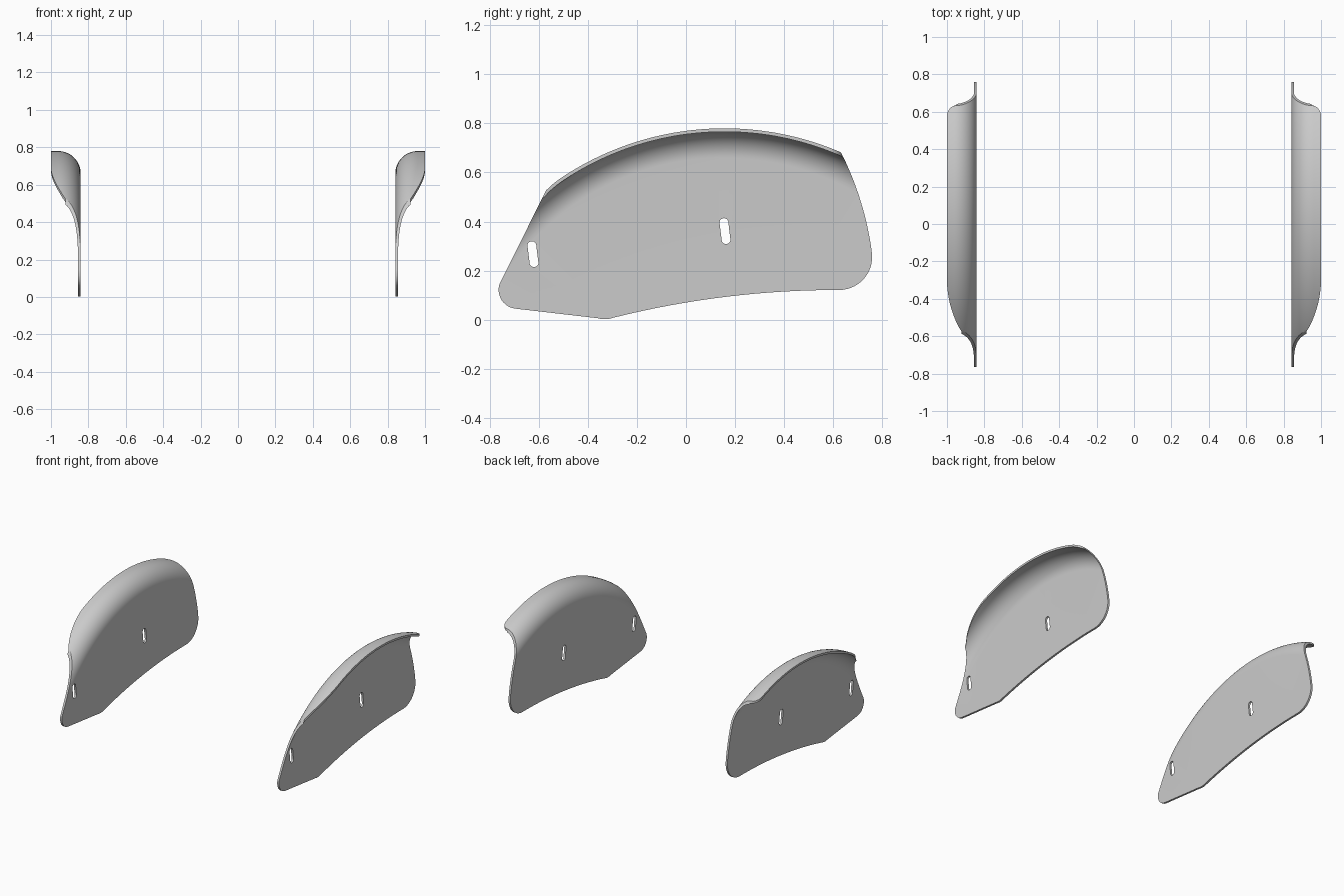
import bpy, bmesh, math
from mathutils import Vector

if "Cube" in bpy.data.objects:
    bpy.data.objects.remove(bpy.data.objects["Cube"])

R, BEND, T = 1.2, 0.12, 0.014      # rim radius, bend radius, sheet thickness
CY, CZ = 0.157, -0.42              # centre of the rim arc in the side view
X_IN = 0.841                       # inner face of the plate


def make_object(name, bm):
    bmesh.ops.recalc_face_normals(bm, faces=bm.faces)
    me = bpy.data.meshes.new(name)
    bm.to_mesh(me)
    bm.free()
    ob = bpy.data.objects.new(name, me)
    bpy.context.collection.objects.link(ob)
    return ob


def prism(name, pts, offset):
    """Extrude a closed outline of 3D points along offset."""
    bm = bmesh.new()
    face = bm.faces.new([bm.verts.new(p) for p in pts])
    top = bmesh.ops.extrude_face_region(bm, geom=[face])["geom"]
    bmesh.ops.translate(bm, vec=offset, verts=[v for v in top if isinstance(v, bmesh.types.BMVert)])
    ob = make_object(name, bm)
    ob.hide_render = True
    return ob


def arc3(a, b, c, n):
    """Circular arc from a through b to c."""
    (ax, ay), (bx, by), (cx, cy) = a, b, c
    d = 2 * (ax * (by - cy) + bx * (cy - ay) + cx * (ay - by))
    sa, sb, sc = ax * ax + ay * ay, bx * bx + by * by, cx * cx + cy * cy
    ux = (sa * (by - cy) + sb * (cy - ay) + sc * (ay - by)) / d
    uy = (sa * (cx - bx) + sb * (ax - cx) + sc * (bx - ax)) / d
    r = math.hypot(ax - ux, ay - uy)
    t0 = math.atan2(ay - uy, ax - ux)
    sweep = math.remainder(math.atan2(cy - uy, cx - ux) - t0, math.tau)
    return [(ux + r * math.cos(t0 + sweep * i / n), uy + r * math.sin(t0 + sweep * i / n))
            for i in range(n + 1)]


def bend(radius):
    """Quarter bend from the plate to the flange, as (x, r)."""
    cx, cr = X_IN + BEND, R - BEND
    return [(cx - radius * math.cos(i * math.pi / 28), cr + radius * math.sin(i * math.pi / 28))
            for i in range(15)]


# Bent sheet: section swept around the rim centre
section = ([(X_IN, 0.35)] + bend(BEND) + [(1.03, R), (1.03, R - T)]
           + bend(BEND - T)[::-1] + [(X_IN + T, 0.35)])
bm = bmesh.new()
STEPS = 108
rings = []
for i in range(STEPS + 1):
    a = math.radians(-75 + 135 * i / STEPS)
    rings.append([bm.verts.new((x, CY + r * math.sin(a), CZ + r * math.cos(a))) for x, r in section])
n = len(section)
for p, q in zip(rings, rings[1:]):
    for j in range(n):
        k = (j + 1) % n
        bm.faces.new((p[j], p[k], q[k], q[j]))
bm.faces.new(rings[0])
bm.faces.new(rings[-1][::-1])
fender = make_object("fender_right", bm)

# Side outline of the trimmed sheet (y, z)
side = (arc3((-0.761, 0.143), (-0.753, 0.082), (-0.696, 0.045), 12)
        + arc3((-0.36, 0.006), (-0.33, 0.002), (-0.296, 0.008), 6)
        + arc3((-0.28, 0.012), (0.1, 0.085), (0.62, 0.121), 24)
        + arc3((0.64, 0.122), (0.728, 0.17), (0.757, 0.278), 14)
        + arc3((0.755, 0.295), (0.713, 0.48), (0.63, 0.686), 18)
        + [(0.5, 0.95), (-0.361, 0.95)])
side_cut = prism("side_trim", [(0.7, y, z) for y, z in side], Vector((0.5, 0, 0)))

# Top outline rounding the flange ends (x, y)
plan = ([(0.7, -0.9), (0.92, -0.9), (0.921, -0.575)]
        + arc3((0.938, -0.55), (0.983, -0.43), (1.0, -0.27), 16)
        + arc3((1.0, 0.58), (0.985, 0.617), (0.95, 0.636), 10)
        + [(0.94, 0.9), (0.7, 0.9)])
plan_cut = prism("plan_trim", [(x, y, -0.3) for x, y in plan], Vector((0, 0, 1.5)))


def slot(y, z):
    """Tilted mounting slot cutter."""
    tilt, w, h = math.radians(7), 0.018, 0.035
    pts = []
    for i in range(24):
        a = math.tau * (i + 0.5) / 24
        u, v = w * math.cos(a), w * math.sin(a) + math.copysign(h, math.sin(a))
        pts.append((0.7, y + u * math.cos(tilt) - v * math.sin(tilt),
                    z + u * math.sin(tilt) + v * math.cos(tilt)))
    return prism("slot_cutter", pts, Vector((0.5, 0, 0)))


cutters = [(side_cut, 'INTERSECT'), (plan_cut, 'INTERSECT'),
           (slot(-0.624, 0.267), 'DIFFERENCE'), (slot(0.159, 0.361), 'DIFFERENCE')]
for cutter, op in cutters:
    mod = fender.modifiers.new("trim", 'BOOLEAN')
    mod.operation, mod.object, mod.solver = op, cutter, 'EXACT'
mesh = bpy.data.meshes.new_from_object(fender.evaluated_get(bpy.context.evaluated_depsgraph_get()))
fender.modifiers.clear()
fender.data = mesh
for cutter, op in cutters:
    bpy.data.objects.remove(cutter)

# Mirrored left fender
bm = bmesh.new()
bm.from_mesh(mesh)
for v in bm.verts:
    v.co.x = -v.co.x
left = make_object("fender_left", bm)

for ob in (fender, left):
    bpy.ops.object.select_all(action='DESELECT')
    ob.select_set(True)
    bpy.context.view_layer.objects.active = ob
    bpy.ops.object.shade_smooth_by_angle(angle=math.radians(30))
